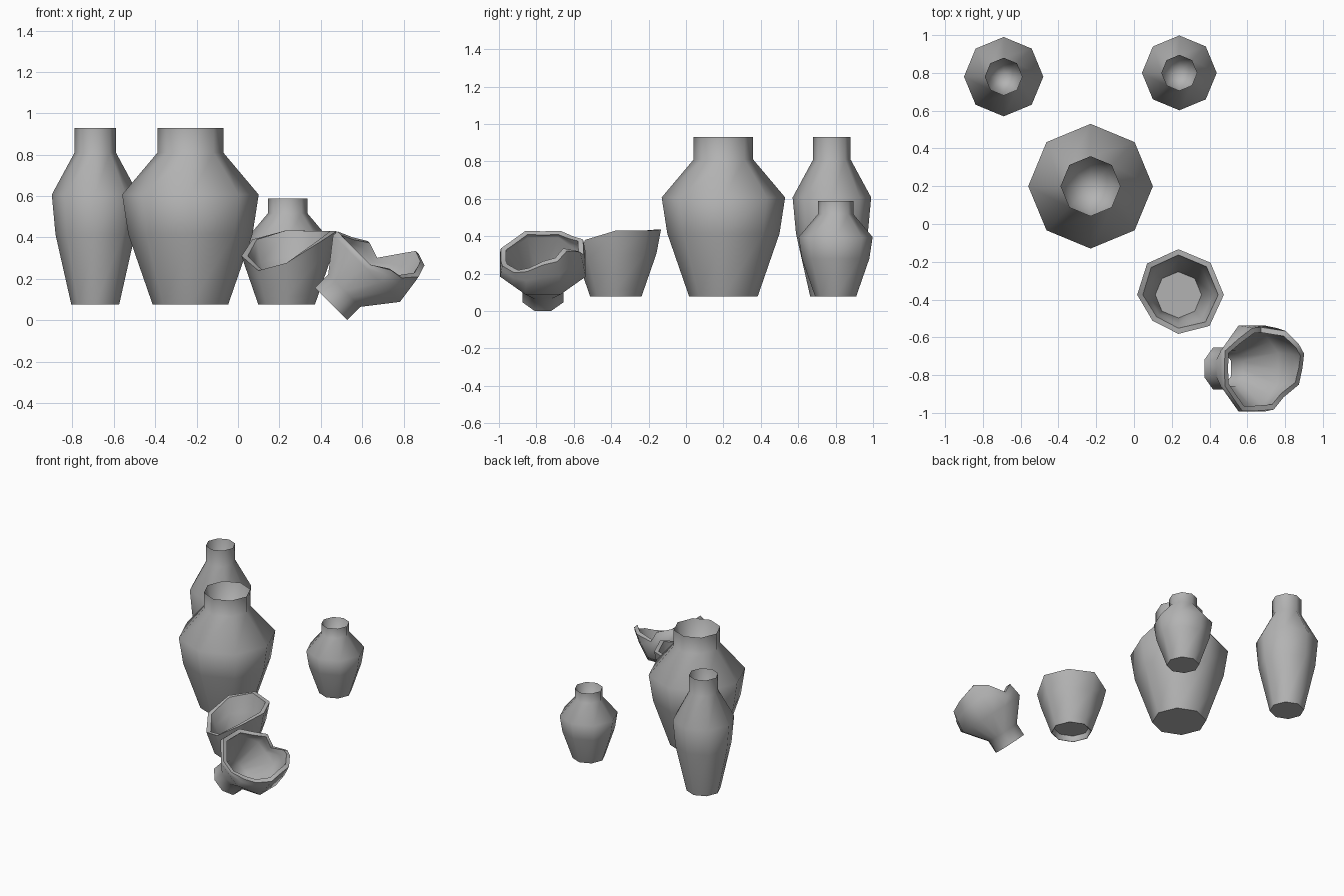
import bpy, bmesh, math

cube = bpy.data.objects.get("Cube")
if cube:
    bpy.data.objects.remove(cube, do_unlink=True)

clay = bpy.data.materials.new("grey_clay")
clay.use_nodes = True
clay.diffuse_color = (0.45, 0.45, 0.45, 1)
clay.node_tree.nodes["Principled BSDF"].inputs["Base Color"].default_value = (0.45, 0.45, 0.45, 1)

# Outer pot profile (radius, height); tall pot is a slimmer variant
WIDE = [(0.183, 0), (0.30, 0.337), (0.33, 0.53), (0.159, 0.733), (0.159, 0.853)]
SLIM = [(0.116, 0), (0.192, 0.337), (0.21, 0.53), (0.10, 0.733), (0.10, 0.853)]
BASE_Z = 0.077
BROKEN = 0.75            # scale of the broken pot
TOP = 0.853 * BROKEN     # its original height


def finish(bm, name, location, tilt=0):
    bmesh.ops.recalc_face_normals(bm, faces=bm.faces)
    me = bpy.data.meshes.new(name)
    bm.to_mesh(me)
    bm.free()
    me.materials.append(clay)
    me.shade_smooth()
    me.set_sharp_from_angle(angle=math.radians(60))
    ob = bpy.data.objects.new(name, me)
    ob.location = location
    ob.rotation_euler = (0, tilt, 0)
    bpy.context.collection.objects.link(ob)


def bridge(bm, a, b):
    n = len(a)
    for i in range(n):
        j = (i + 1) % n
        bm.faces.new((a[i], a[j], b[j], b[i]))


def ring(bm, r, z, n=8):
    return [bm.verts.new((r * math.cos(i * math.tau / n), r * math.sin(i * math.tau / n), z))
            for i in range(n)]


def pot(name, x, y, profile, s=1.0):
    """Whole pot with a recessed mouth."""
    bm = bmesh.new()
    neck = profile[-1][0]
    points = profile + [(neck * 0.78, 0.73)]
    rings = [ring(bm, r * s, z * s) for r, z in points]
    for a, b in zip(rings, rings[1:]):
        bridge(bm, a, b)
    bm.faces.new(rings[0])
    tip = bm.verts.new((0, 0, 0.64 * s))
    last = rings[-1]
    for i in range(8):
        bm.faces.new((last[i], last[(i + 1) % 8], tip))
    finish(bm, name, (x, y, BASE_Z))


def radius(h):
    """Radius of the broken pot at height h."""
    h = max(0, min(h / BROKEN, 0.853))
    for (r0, z0), (r1, z1) in zip(WIDE, WIDE[1:]):
        if h <= z1:
            return BROKEN * (r0 + (r1 - r0) * (h - z0) / (z1 - z0))
    return BROKEN * WIDE[-1][0]


def shard(bm, fixed, walls, rim, radius_at, sides_mid=False):
    """Thick octagonal wall with a jagged rim given per column."""
    n = len(rim)
    columns = []
    for i, edge in enumerate(rim):
        a = i * math.tau / n
        # even columns of a 16-column wall lie midway along octagon sides
        k = math.cos(math.pi / 8) if sides_mid and i % 2 == 0 else 1.0
        heights = fixed + [fixed[-1] + 0.6 * (edge - fixed[-1]), edge]
        outer = [(radius_at(h) * k, h) for h in heights]
        inner = [(r - w * k, h) for (r, h), w in zip(outer, walls)]
        columns.append([bm.verts.new((r * math.cos(a), r * math.sin(a), h))
                        for r, h in outer + inner[::-1]])
    for i in range(n):
        bridge(bm, columns[i], columns[(i + 1) % n])


# Whole pots
pot("large_pot", -0.23, 0.20, WIDE)
pot("tall_pot", -0.69, 0.78, SLIM)
pot("small_pot", 0.24, 0.80, WIDE, 0.6)

# Broken lower half, with its floor raised above the foot
bm = bmesh.new()
shard(bm, [0, 0.038], [0.004, 0.028, 0.03, 0.03],
      [0.353, 0.353, 0.358, 0.313, 0.233, 0.163, 0.20, 0.303], radius)
bm.faces.new(ring(bm, radius(0.038) - 0.02, 0.038))
finish(bm, "broken_pot_base", (0.235, -0.375, BASE_Z))

# Broken upper half, resting on its neck and tipped over
bm = bmesh.new()
shard(bm, [0, 0.09, 0.242], [0.02, 0.02, 0.03, 0.03, 0.03],
      [0.43, 0.45, 0.47, 0.417, 0.315, 0.34, 0.30, 0.27,
       0.265, 0.27, 0.268, 0.268, 0.268, 0.32, 0.33, 0.392],
      lambda t: radius(TOP - t), sides_mid=True)
finish(bm, "broken_pot_neck", (0.45, -0.765, 0.079), math.radians(45))
